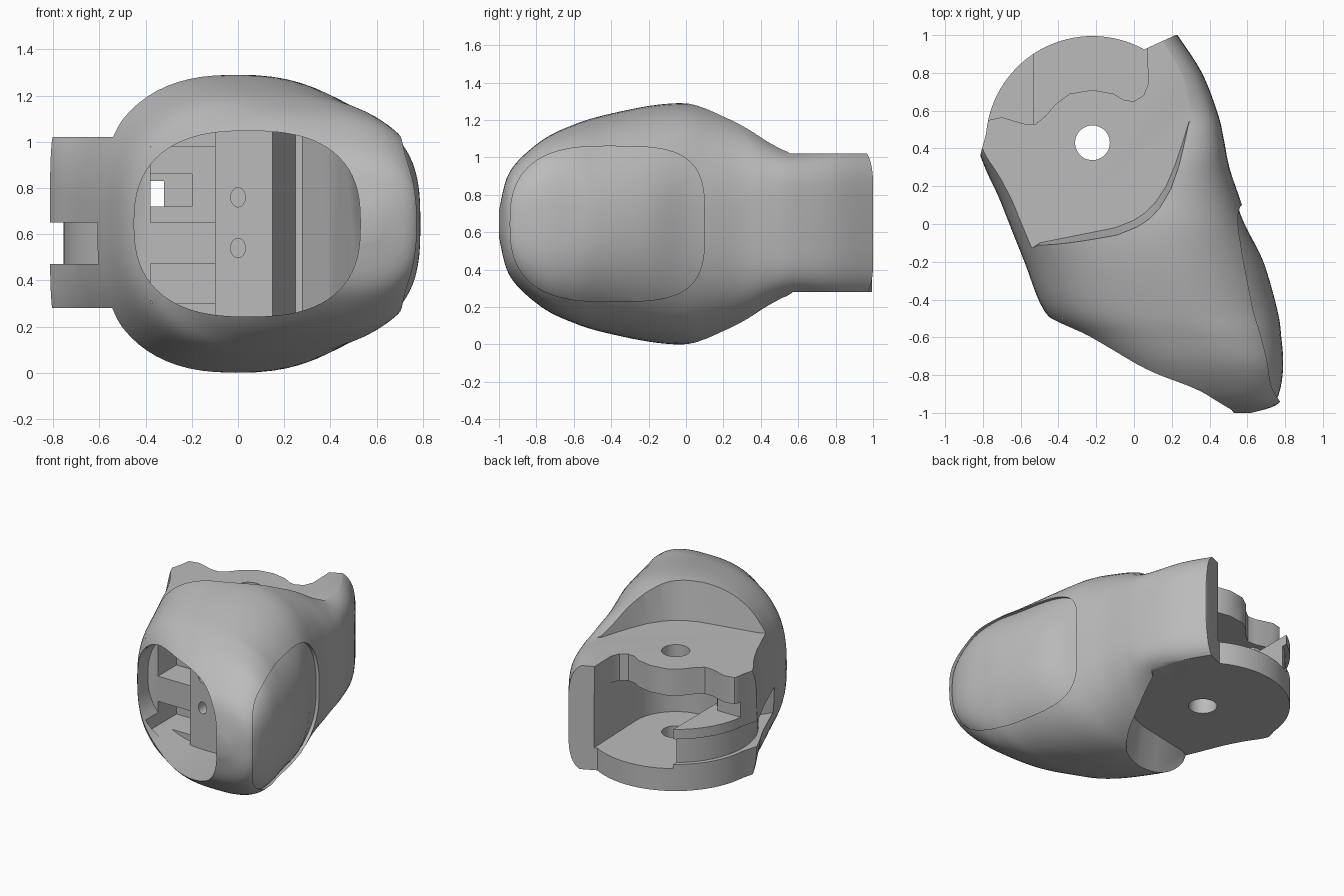
import bpy, bmesh, math

if "Cube" in bpy.data.objects:
    bpy.data.objects.remove(bpy.data.objects["Cube"], do_unlink=True)

MID = 0.645
HINGE = (-0.22, 0.43)

grey = bpy.data.materials.new("neutral grey")
grey.use_nodes = True
grey.diffuse_color = (0.5, 0.5, 0.5, 1)
grey.node_tree.nodes["Principled BSDF"].inputs["Base Color"].default_value = (0.5, 0.5, 0.5, 1)


def rings_object(name, rings):
    """Skin a list of equal closed rings and cap both ends."""
    bm = bmesh.new()
    loops = [[bm.verts.new(p) for p in ring] for ring in rings]
    n = len(loops[0])
    for a, b in zip(loops, loops[1:]):
        for i in range(n):
            j = (i + 1) % n
            bm.faces.new((a[i], a[j], b[j], b[i]))
    bm.faces.new(loops[0])
    bm.faces.new(loops[-1])
    bmesh.ops.recalc_face_normals(bm, faces=bm.faces)
    mesh = bpy.data.meshes.new(name)
    bm.to_mesh(mesh)
    bm.free()
    mesh.materials.append(grey)
    ob = bpy.data.objects.new(name, mesh)
    bpy.context.collection.objects.link(ob)
    return ob


def plan_prism(name, pts, z0, z1, flare=1.0):
    """Extrude a plan outline upward, optionally widening about the hinge."""
    hx, hy = HINGE
    top = [(hx + (x - hx) * flare, hy + (y - hy) * flare, z1) for x, y in pts]
    return rings_object(name, [[(x, y, z0) for x, y in pts], top])


def front_prism(name, pts, y0, y1):
    return rings_object(name, [[(x, y, z) for x, z in pts] for y in (y0, y1)])


def box(name, x0, x1, y0, y1, z0, z1):
    return plan_prism(name, [(x0, y0), (x1, y0), (x1, y1), (x0, y1)], z0, z1)


def boolean(target, cutter, op="DIFFERENCE"):
    mod = target.modifiers.new("cut", "BOOLEAN")
    mod.operation, mod.object, mod.solver = op, cutter, "EXACT"
    bpy.context.view_layer.objects.active = target
    bpy.ops.object.modifier_apply(modifier=mod.name)
    bpy.data.objects.remove(cutter, do_unlink=True)


def arc(r, a0, a1, n=24, c=HINGE):
    ang = [math.radians(a0 + (a1 - a0) * i / n) for i in range(n + 1)]
    return [(c[0] + r * math.cos(a), c[1] + r * math.sin(a)) for a in ang]


def oval(cx, cz, rx, rz, left, right, n=72):
    """Superellipse with its own squareness on each side."""
    pts = []
    for i in range(n):
        c, s = math.cos(2 * math.pi * i / n), math.sin(2 * math.pi * i / n)
        power = right if c > 0 else left
        pts.append((cx + rx * math.copysign(abs(c) ** (2 / power), c),
                    cz + rz * math.copysign(abs(s) ** (2 / power), s)))
    return pts


def smooth(rows, steps=5):
    """Catmull-Rom interpolation between section rows."""
    out = []
    for i in range(len(rows) - 1):
        p = [rows[max(0, min(len(rows) - 1, i + k))] for k in (-1, 0, 1, 2)]
        for s in range(steps):
            t = s / steps
            out.append([0.5 * (2 * b + (c - a) * t + (2 * a - 5 * b + 4 * c - d) * t * t
                               + (3 * b - a - 3 * c + d) * t ** 3) for a, b, c, d in zip(*p)])
    return out + [rows[-1]]


# Shell sections: y, left x, right x, half height, squareness left and right
SECTIONS = [
    (-1.0, 0.48, 0.6, 0.07, 2.2, 2.2), (-0.96, 0.23, 0.73, 0.24, 2.4, 2.6),
    (-0.89, 0, 0.775, 0.345, 2.6, 3), (-0.75, -0.15, 0.795, 0.46, 2.6, 2.9),
    (-0.6, -0.32, 0.785, 0.53, 2.6, 2.6), (-0.46, -0.475, 0.765, 0.575, 2.6, 2.3),
    (-0.2, -0.58, 0.69, 0.63, 2.6, 2.2), (0, -0.66, 0.59, 0.645, 2.6, 2.5),
    (0.15, -0.72, 0.535, 0.62, 2.8, 2.6), (0.3, -0.79, 0.485, 0.565, 3.6, 3),
    (0.45, -0.84, 0.455, 0.46, 7, 4), (0.58, -0.85, 0.425, 0.4, 9, 5),
    (0.8, -0.85, 0.34, 0.42, 9, 4.5), (1.0, -0.85, 0.21, 0.42, 9, 4.5)]


def shell(name, left, right):
    rings = []
    for y, xl, xr, h, pl, pr in smooth(SECTIONS):
        xl, xr = xl + left, xr + right
        rings.append([(x, y, z) for x, z in oval((xl + xr) / 2, MID, (xr - xl) / 2, h, pl, pr)])
    return rings_object(name, rings)


body = shell("finger_shell", 0, 0.02)

# Recessed side pad
pad_cut = rings_object("pad_cut", [[(x, y, z) for y, z in oval(-0.42, MID, 0.52, 0.415, 2.7, 3.6)]
                                   for x in (0.3, 1.2)])
boolean(pad_cut, shell("pad_core", -0.01, -0.005))
boolean(body, pad_cut)

# Plan outline with rounded hinge end
outline = [(-0.815, 0.36)] + arc(0.565, 175, 61, 32) + [(0.22, 1.0), (1.2, 1.0), (1.2, -1.3), (-0.6, -1.3)]
boolean(body, plan_prism("outline", outline, -0.5, 2), "INTERSECT")

# Flat hinge cheeks above and below
cheek = [(-1.3, -0.3), (-0.56, -0.14), (-0.5, -0.1), (-0.25, -0.05), (-0.1, -0.02), (0, 0.02), (0.06, 0.06),
         (0.11, 0.11), (0.17, 0.2), (0.22, 0.32), (0.26, 0.44), (0.29, 0.54), (0.33, 0.57), (0.38, 0.55),
         (1.2, 0.55), (1.2, 1.3), (-1.3, 1.3)]
boolean(body, plan_prism("upper_cheek", cheek, 1.02, 1.4, 1.12))
boolean(body, plan_prism("lower_cheek", cheek, 0.28, -0.1, 1.12))

# Scalloped edge of the upper hinge plate
scallop = [(-1.2, 0.45), (-0.81, 0.5), (-0.77, 0.55), (-0.7, 0.565), (-0.58, 0.53), (-0.52, 0.53),
           (-0.47, 0.57), (-0.42, 0.63), (-0.34, 0.69), (-0.22, 0.71), (-0.11, 0.69), (-0.05, 0.655),
           (0.0, 0.65), (0.05, 0.68), (0.075, 0.74), (0.06, 1.3), (-1.2, 1.3)]
boolean(body, plan_prism("scallop", scallop, 0.72, 1.2))

# Space between the hinge plates, gap and side slot
boolean(body, plan_prism("hinge_gap", [(-0.53, 1.3)] + arc(0.31, 180, 360) + [(0.06, 1.3)], 0.44, 0.83))
boolean(body, plan_prism("side_gap", [(-1.2, 0.5), (-0.6, 0.5), (-0.45, 0.3), (-0.3, 0.3), (-0.3, 1.3),
                                      (-1.2, 1.3)], 0.72, 0.83))
boolean(body, plan_prism("side_slot", arc(0.535, 115, 235) + arc(1.0, 235, 115), 0.47, 0.65))
boolean(body, plan_prism("pin_hole", arc(0.092, 0, 350, 35), -0.2, 1.6))

# Front opening with a stepped floor
cavity = front_prism("cavity", oval(0.04, MID, 0.49, 0.402, 2.5, 2.6), -1.4, 0.1)
floor = [(-0.6, -1.5), (-0.6, -0.42), (-0.4, -0.36), (-0.1, -0.36), (-0.1, -0.4), (0.15, -0.4), (0.25, -0.1),
         (0.28, -0.1), (0.4, -0.28), (0.47, -0.5), (0.54, -0.75), (0.9, -1.5)]
boolean(cavity, plan_prism("floor", floor, 0, 1.3), "INTERSECT")
boolean(body, cavity)

# Pockets, window and screw holes behind the opening
for z0, z1 in ((0.3, 0.47), (0.65, 0.98)):
    boolean(body, box("pocket", -0.38, -0.1, -0.5, -0.15, z0, z1))
boolean(body, box("window_pocket", -0.38, -0.2, -0.4, -0.05, 0.72, 0.86))
boolean(body, box("window", -0.38, -0.32, -0.4, 0.4, 0.72, 0.83))
for z in (0.54, 0.76):
    boolean(body, front_prism("screw_hole", oval(0, z, 0.032, 0.042, 2, 2, 24), -0.6, -0.25))

# Smooth shading with sharp cut edges
bpy.ops.object.select_all(action="DESELECT")
body.select_set(True)
bpy.context.view_layer.objects.active = body
bpy.ops.object.shade_smooth_by_angle(angle=math.radians(32))
